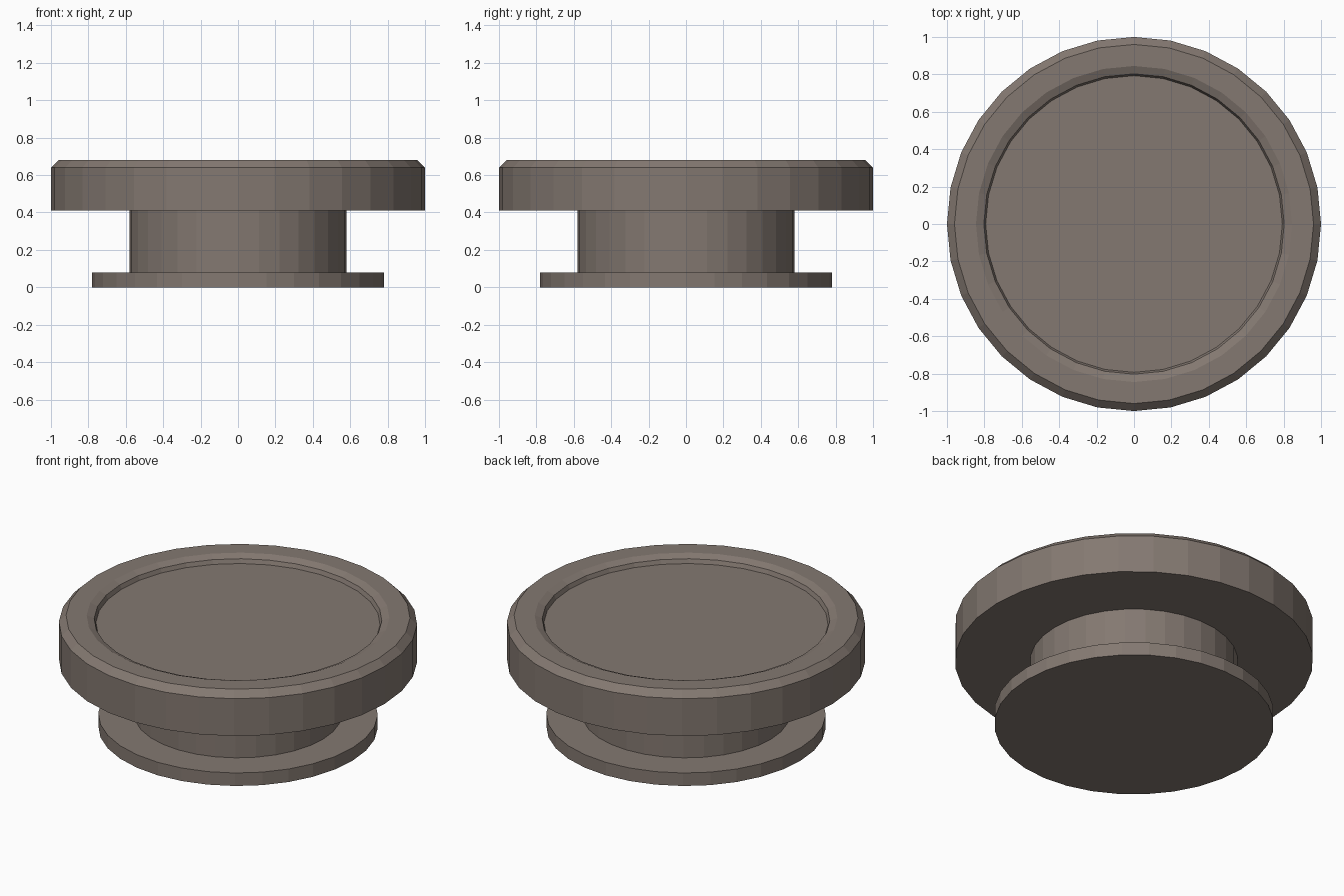
import bpy
import bmesh
from math import cos, sin, tau

SIDES = 32

cube = bpy.data.objects.get("Cube")
if cube:
    bpy.data.objects.remove(cube, do_unlink=True)

# Single warm grey colour
grey = bpy.data.materials.new("warm_grey")
grey.use_nodes = True
colour = (0.23, 0.19, 0.165, 1.0)
grey.diffuse_color = colour
grey.node_tree.nodes["Principled BSDF"].inputs["Base Color"].default_value = colour


def turned_part(name, profile):
    """Turn an (r, z) profile, listed bottom to top, around z and cap both ends."""
    bm = bmesh.new()
    rings = [[bm.verts.new((r * cos(tau * i / SIDES), r * sin(tau * i / SIDES), z))
              for i in range(SIDES)] for r, z in profile]
    for low, high in zip(rings, rings[1:]):
        for i in range(SIDES):
            j = (i + 1) % SIDES
            bm.faces.new((low[i], low[j], high[j], high[i]))
    bm.faces.new(rings[0][::-1])
    bm.faces.new(rings[-1])
    mesh = bpy.data.meshes.new(name)
    bm.to_mesh(mesh)
    bm.free()
    mesh.materials.append(grey)
    part = bpy.data.objects.new(name, mesh)
    bpy.context.collection.objects.link(part)
    return part


# Foot disc and narrow neck
turned_part("base_disc", [(0.78, 0), (0.78, 0.08)])
turned_part("neck", [(0.58, 0.08), (0.58, 0.41)])

# Wide head: chamfered outer edge, flat rim, sloped lip and sunken floor
turned_part("head", [(1.0, 0.41), (1.0, 0.64), (0.96, 0.68), (0.845, 0.68),
                     (0.803, 0.662), (0.793, 0.637)])
